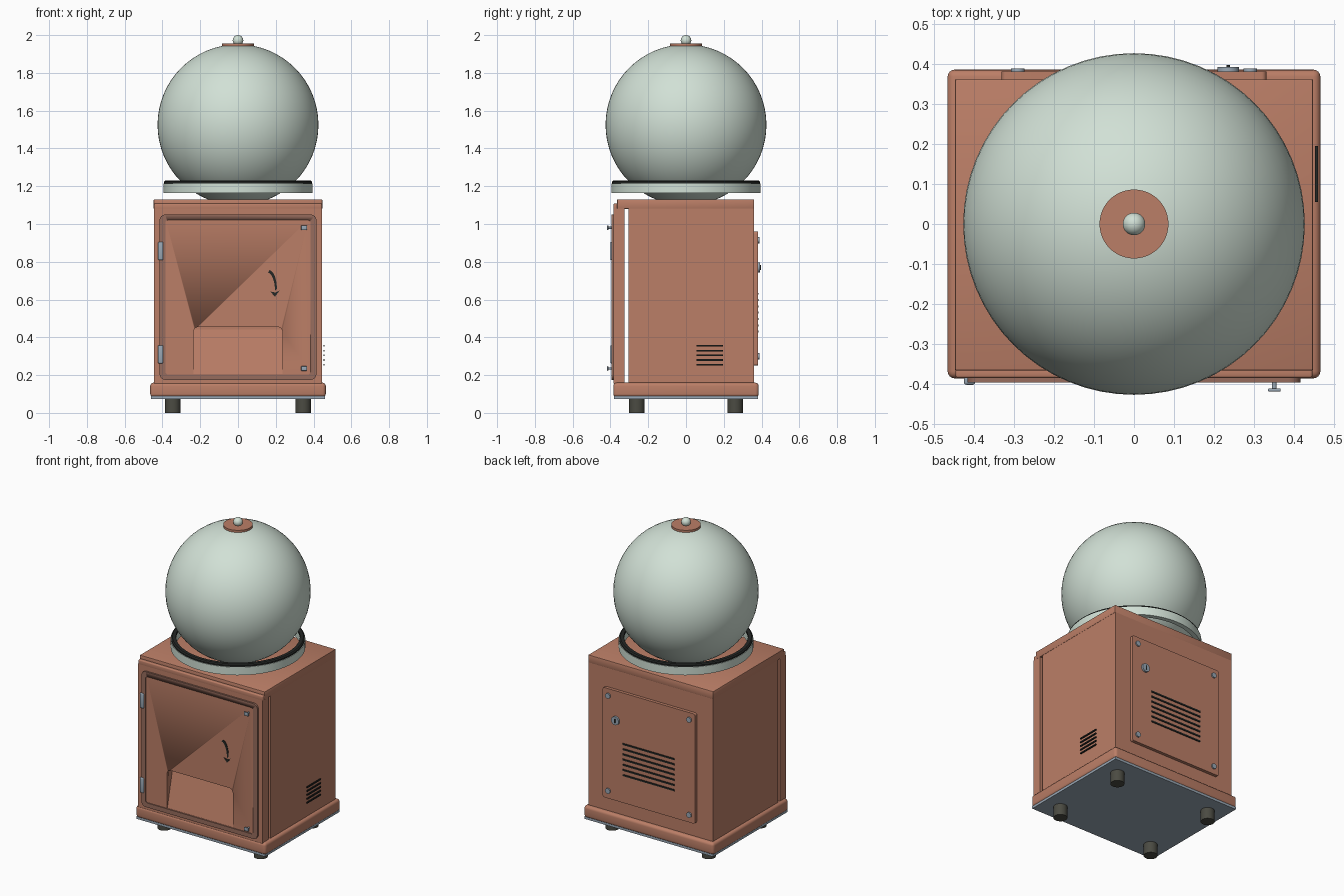
import bpy, bmesh, math
from mathutils import Matrix, Vector

if "Cube" in bpy.data.objects:
    bpy.data.objects.remove(bpy.data.objects["Cube"])


def material(name, rgb):
    m = bpy.data.materials.new(name)
    m.diffuse_color = (*rgb, 1)
    m.use_nodes = True
    m.node_tree.nodes["Principled BSDF"].inputs["Base Color"].default_value = m.diffuse_color
    return m


BROWN = material("terracotta", (0.50, 0.21, 0.135))
RIM = material("dark terracotta", (0.31, 0.15, 0.11))
GLASS = material("pale green", (0.64, 0.75, 0.67))
STEEL = material("blue steel", (0.32, 0.39, 0.46))
BLACK = material("black", (0.017, 0.02, 0.018))
RUBBER = material("rubber", (0.07, 0.07, 0.055))


def finish(bm, name, mat, smooth=True):
    bmesh.ops.recalc_face_normals(bm, faces=bm.faces)
    me = bpy.data.meshes.new(name)
    bm.to_mesh(me)
    bm.free()
    ob = bpy.data.objects.new(name, me)
    bpy.context.collection.objects.link(ob)
    me.materials.append(mat)
    if smooth:
        bpy.ops.object.select_all(action='DESELECT')
        ob.select_set(True)
        bpy.context.view_layer.objects.active = ob
        bpy.ops.object.shade_smooth_by_angle(angle=math.radians(35))
    return ob


def box(name, mat, x, y, z, bevel=0.0, segments=3):
    bm = bmesh.new()
    bmesh.ops.create_cube(bm, size=1)
    for v in bm.verts:
        v.co = [a[0] + (c + 0.5) * (a[1] - a[0]) for a, c in zip((x, y, z), v.co)]
    if bevel:
        bmesh.ops.bevel(bm, geom=bm.edges[:], offset=bevel, segments=segments,
                        profile=0.5, affect='EDGES')
    return finish(bm, name, mat, bool(bevel))


def prism(name, mat, points, y0, y1):
    """Extrude an x-z outline along y."""
    bm = bmesh.new()
    face = bm.faces.new([bm.verts.new((px, y0, pz)) for px, pz in points])
    new = bmesh.ops.extrude_face_region(bm, geom=[face])["geom"]
    bmesh.ops.translate(bm, vec=(0, y1 - y0, 0),
                        verts=[g for g in new if isinstance(g, bmesh.types.BMVert)])
    return finish(bm, name, mat)


def panel(name, mat, x, z, y, r, r_low=None):
    """Upright plate with rounded corners."""
    low = r if r_low is None else r_low
    pts = []
    for cx, cz, sx, sz, rad, a0 in ((x[1], z[1], -1, -1, r, 0), (x[0], z[1], 1, -1, r, 90),
                                    (x[0], z[0], 1, 1, low, 180), (x[1], z[0], -1, 1, low, 270)):
        for i in range(7 if rad else 1):
            a = math.radians(a0 + 15 * i)
            pts.append((cx + sx * rad + rad * math.cos(a), cz + sz * rad + rad * math.sin(a)))
    return prism(name, mat, pts, *y)


def lathe(name, mat, profile, center, axis='Z', steps=64, closed=False):
    """Turn (radius, height) points about an axis through center."""
    bm = bmesh.new()
    vs = [bm.verts.new((r, 0, h)) for r, h in profile]
    edges = [bm.edges.new(p) for p in zip(vs, vs[1:])]
    if closed:
        edges.append(bm.edges.new((vs[-1], vs[0])))
    bmesh.ops.spin(bm, geom=vs + edges, axis=(0, 0, 1), cent=(0, 0, 0),
                   angle=2 * math.pi, steps=steps)
    bmesh.ops.remove_doubles(bm, verts=bm.verts, dist=1e-5)
    if axis == 'Y':
        bm.transform(Matrix.Rotation(math.radians(-90), 4, 'X'))
    bm.transform(Matrix.Translation(center))
    return finish(bm, name, mat)


def disc(name, mat, r, h, center, axis='Z', steps=32):
    return lathe(name, mat, [(0, 0), (r, 0), (r, h), (0, h)], center, axis, steps)


def ball(name, mat, r, center):
    bm = bmesh.new()
    bmesh.ops.create_uvsphere(bm, u_segments=64, v_segments=32, radius=r)
    bm.transform(Matrix.Translation(center))
    return finish(bm, name, mat)


def cut(ob, cutter):
    mod = ob.modifiers.new("cut", 'BOOLEAN')
    mod.operation, mod.object, mod.solver = 'DIFFERENCE', cutter, 'EXACT'
    bpy.context.view_layer.objects.active = ob
    bpy.ops.object.modifier_apply(modifier=mod.name)


# feet, bottom plate and plinth
for i, (sx, sy) in enumerate(((-1, -1), (1, -1), (-1, 1), (1, 1))):
    disc(f"foot_{i}", RUBBER, 0.041, 0.08, (0.345 * sx, 0.26 * sy, 0))
box("bottom_plate", STEEL, (-0.46, 0.46), (-0.38, 0.38), (0.073, 0.09))
box("plinth", BROWN, (-0.465, 0.465), (-0.385, 0.385), (0.083, 0.16), 0.018, 4)

# cabinet, with an open slit behind the front frame
box("cabinet", BROWN, (-0.445, 0.445), (-0.305, 0.36), (0.155, 1.085))
box("cabinet_top", BROWN, (-0.447, 0.447), (-0.365, 0.361), (1.08, 1.13), 0.004, 2)
frame = box("front_frame", BROWN, (-0.445, 0.445), (-0.384, -0.325), (0.155, 1.081))
box("front_lip", BROWN, (-0.445, 0.445), (-0.384, -0.36), (1.075, 1.108), 0.006)

# door with raised dark rim
rim = panel("door_rim", RIM, (-0.415, 0.415), (0.175, 1.05), (-0.395, -0.38), 0.03)
inner = panel("door_panel", BROWN, (-0.386, 0.386), (0.203, 1.021), (-0.389, -0.375), 0.015)
hole = panel("rim_cutter", RIM, (-0.385, 0.385), (0.204, 1.02), (-0.45, -0.3), 0.014)
pocket = panel("pocket_cutter", BROWN, (-0.235, 0.235), (0.205, 0.455), (-0.45, -0.332), 0.025, 0)
cut(rim, hole)
cut(inner, pocket)
cut(frame, pocket)
for helper in (hole, pocket):
    bpy.data.objects.remove(helper)

# sloping chute inside the opening
bm = bmesh.new()
ends = [[bm.verts.new((x, y, z)) for y, z in ((-0.387, 0.203), (-0.33, 0.203), (-0.33, 0.45))]
        for x in (-0.235, 0.235)]
for e in ends:
    bm.faces.new(e)
for i in range(3):
    j = (i + 1) % 3
    bm.faces.new((ends[0][i], ends[0][j], ends[1][j], ends[1][i]))
finish(bm, "chute", BROWN, False)

# hinges and door latches
for i, z in enumerate((0.31, 0.857)):
    box(f"hinge_{i}", STEEL, (-0.424, -0.396), (-0.401, -0.378), (z - 0.048, z + 0.048), 0.006)
for i, z in enumerate((0.235, 0.98)):
    box(f"latch_{i}", STEEL, (0.334, 0.366), (-0.418, -0.41), (z - 0.012, z + 0.012), 0.003)
    disc(f"latch_pin_{i}", STEEL, 0.006, 0.03, (0.35, -0.415, z), 'Y', 12)

# curved arrow on the door
arc = [(0.16 + 0.042 * math.sin(t), 0.65 + 0.1 * math.cos(t))
       for t in (math.radians(5 + 12 * i) for i in range(8))]
outline = [(x + 0.004, z + 0.006) for x, z in arc] + [(x - 0.006, z - 0.006) for x, z in arc[::-1]]
prism("arrow_shaft", BLACK, outline, -0.392, -0.388)
prism("arrow_head", BLACK, [(0.17, 0.643), (0.196, 0.615), (0.22, 0.648), (0.198, 0.637)],
      -0.392, -0.388)

# side vent
for i in range(5):
    z = 0.255 + 0.025 * i
    box(f"side_vent_{i}", BLACK, (0.452, 0.459), (0.055, 0.195), (z - 0.004, z + 0.004))

# rear service panel with screws, lock and vent
panel("rear_panel", BROWN, (-0.33, 0.33), (0.25, 0.96), (0.355, 0.38), 0.012)
for i, (x, z) in enumerate(((-0.29, 0.3), (0.29, 0.3), (-0.29, 0.915), (0.29, 0.915))):
    disc(f"rear_screw_{i}", STEEL, 0.017, 0.012, (x, 0.376, z), 'Y', 20)
disc("rear_lock", STEEL, 0.027, 0.016, (0.235, 0.376, 0.77), 'Y', 24)
box("rear_keyhole", BLACK, (0.231, 0.239), (0.39, 0.396), (0.757, 0.783))
for i in range(7):
    z = 0.43 + 0.0335 * i
    box(f"rear_vent_{i}", BLACK, (-0.185, 0.185), (0.378, 0.385), (z - 0.005, z + 0.005))

# globe collar, gasket, globe and finial
lathe("globe_collar", GLASS, [(0.365, 1.163), (0.395, 1.163), (0.395, 1.215), (0.365, 1.215)],
      (0, 0, 0), closed=True)
lathe("collar_gasket", BLACK, [(0.363, 1.214), (0.391, 1.214), (0.391, 1.224), (0.384, 1.23),
                               (0.363, 1.23)], (0, 0, 0), closed=True)
ball("globe", GLASS, 0.426, (0, 0, 1.525))
disc("globe_cap", BROWN, 0.086, 0.015, (0, 0, 1.941), steps=48)
ball("finial", GLASS, 0.028, (0, 0, 1.972))
